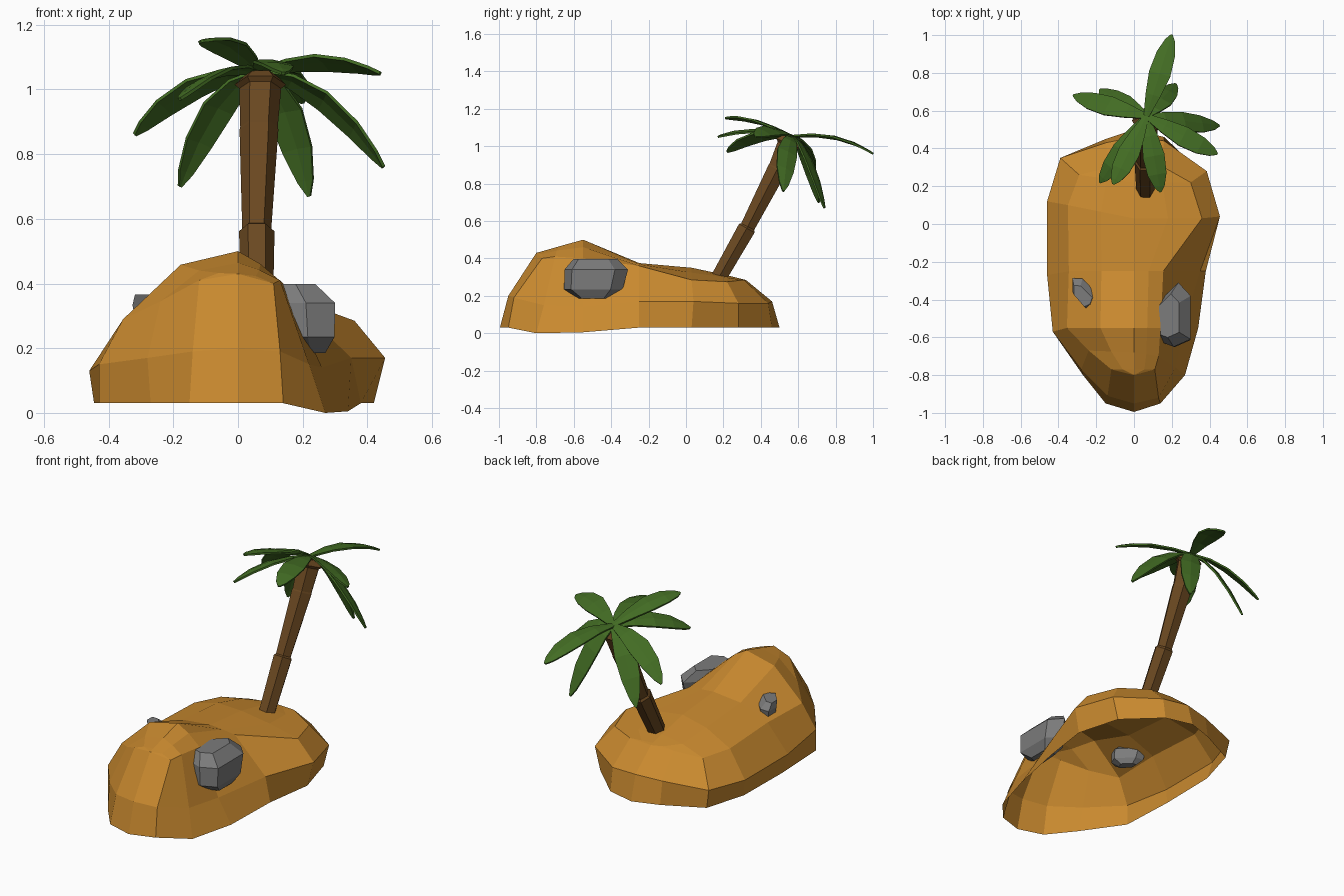
import bpy, bmesh, math
from mathutils import Vector, Matrix

if "Cube" in bpy.data.objects:
    bpy.data.objects.remove(bpy.data.objects["Cube"])


def material(name, rgb):
    m = bpy.data.materials.new(name)
    m.diffuse_color = (*rgb, 1)
    m.use_nodes = True
    m.node_tree.nodes["Principled BSDF"].inputs["Base Color"].default_value = m.diffuse_color
    return m


SAND = material("sand", (0.58, 0.25, 0.028))
BARK = material("bark", (0.145, 0.065, 0.015))
LEAF = material("leaf green", (0.055, 0.15, 0.017))
STONE = material("stone grey", (0.2, 0.2, 0.2))


def make(name, verts, faces, mat):
    bm = bmesh.new()
    vs = [bm.verts.new(v) for v in verts]
    for f in faces:
        bm.faces.new([vs[i] for i in f])
    bmesh.ops.recalc_face_normals(bm, faces=bm.faces)
    me = bpy.data.meshes.new(name)
    bm.to_mesh(me)
    bm.free()
    me.materials.append(mat)
    ob = bpy.data.objects.new(name, me)
    bpy.context.collection.objects.link(ob)
    return ob


def walls(rings, n):
    """Quads joining closed rings of n vertices."""
    return [(r * n + i, r * n + (i + 1) % n, (r + 1) * n + (i + 1) % n, (r + 1) * n + i)
            for r in range(rings - 1) for i in range(n)]


def loft(name, rings, mat):
    n = len(rings[0])
    faces = walls(len(rings), n)
    faces += [tuple(range(n)), tuple(range((len(rings) - 1) * n, len(rings) * n))]
    return make(name, [v for r in rings for v in r], faces, mat)


# Island: three rings (nose, right side, tail, left side), open underneath
base = [(0, -.995, .03), (.14, -.95, .03), (.27, -.8, 0), (.34, -.55, .005),
        (.38, -.25, .03), (.42, .03, .03), (.35, .28, .03), (.16, .46, .03),
        (0, .5, .03), (-.15, .45, .03), (-.37, .34, .03), (-.44, .1, .03),
        (-.445, -.25, .03), (-.43, -.57, .03), (-.27, -.8, .03), (-.15, -.95, .03)]
mid = [(0, -.95, .2), (.13, -.92, .19), (.22, -.76, .15), (.26, -.55, .14),
       (.35, -.25, .17), (.455, .04, .17), (.385, .28, .16), (.16, .44, .16),
       (0, .46, .17), (-.15, .43, .16), (-.39, .35, .14), (-.46, .12, .13),
       (-.46, -.27, .13), (-.43, -.57, .15), (-.28, -.77, .17), (-.14, -.91, .19)]
top = [(0, -.8, .43), (.11, -.77, .40), (.13, -.7, .41), (.14, -.55, .40),
       (.155, -.25, .36), (.36, .03, .285), (.30, .22, .275), (.14, .31, .285),
       (0, .32, .285), (-.13, .30, .28), (-.29, .26, .265), (-.35, .1, .275),
       (-.345, -.25, .29), (-.355, -.55, .29), (-.24, -.67, .345), (-.12, -.77, .41)]
ridge = [(-.77, .438), (-.68, .464), (-.55, .5), (-.25, .375), (.03, .35), (.22, .31), (.3, .29)]

verts = base + mid + top
faces = walls(3, 16)
rows = [[32]]
for k, (y, z) in enumerate(ridge, 1):
    L, R, C = Vector(top[16 - k]), Vector(top[k]), Vector((0, y, z))
    a, b = L.lerp(C, .5), R.lerp(C, .5)
    a.z, b.z = L.z + .8 * (z - L.z), R.z + .6 * (z - R.z)
    s = len(verts)
    verts += [a, C, b]
    rows.append([32 + 16 - k, s, s + 1, s + 2, 32 + k])
rows.append([40])
for a, b in zip(rows, rows[1:]):
    for i in range(4):
        if len(a) == 1:
            faces.append((a[0], b[i], b[i + 1]))
        elif len(b) == 1:
            faces.append((a[i], b[0], a[i + 1]))
        else:
            faces.append((a[i], b[i], b[i + 1], a[i + 1]))
make("island", verts, faces, SAND)

# Rocks: one faceted boulder shape used twice
OUTLINE = [(.08, -.13), (-.01, -.17), (-.09, -.14), (-.075, .08), (.015, .17), (.08, .10)]
LEVELS = [(-.105, .5, .01, -.01), (-.055, .92, .005, -.015), (.05, 1, 0, 0), (.108, .68, -.035, -.005)]


def rock(name, centre, size, turn):
    rot = Matrix.Rotation(math.radians(turn), 3, 'Z')
    rings = [[Vector(centre) + size * (rot @ Vector((x * s + dx, y * s + dy, z)))
              for x, y in OUTLINE] for z, s, dx, dy in LEVELS]
    loft(name, rings, STONE)


rock("large_rock", (.22, -.48, .29), 1, 0)
rock("small_rock", (-.265, -.36, .305), .56, 45)


# Trunk: leaning hexagonal segments, each flaring at its upper end
def hexagon(c, axis, r):
    u = Vector((1, 0, 0))
    v = axis.normalized().cross(u)
    return [Vector(c) + r * (math.cos(i * math.pi / 3) * u + math.sin(i * math.pi / 3) * v)
            for i in range(6)]


path = [Vector(p) for p in ((.06, .165, .28), (.058, .33, .57), (.065, .492, .885), (.069, .545, 1.01))]
rings = []
for (p, q), (r0, r1) in zip(zip(path, path[1:]), ((.047, .055), (.045, .06), (.058, .065))):
    rings += [hexagon(p, q - p, r0), hexagon(q - (q - p) * .03, q - p, r1)]
loft("trunk", rings, BARK)
axis = (path[3] - path[2]).normalized()
crown = path[3]
loft("trunk_crown", [hexagon(crown - axis * .012, axis, .06), hexagon(crown + axis * .005, axis, .08),
                     hexagon(crown + axis * .035, axis, .05)], BARK)

# Palm leaves: arched blades from the crown to each tip, tilted with the trunk's lean
TIPS = [(.20, 1.0, .96), (-.32, .68, .86), (-.18, .22, .97), (-.11, .21, 1.15), (.14, .17, 1.05),
        (.44, .37, 1.05), (.45, .52, .76), (.22, .74, .67), (-.18, .71, .70)]
WIDTHS = [(0, .014), (.22, .04), (.48, .058), (.74, .05), (.92, .027), (1, .005)]
root = Vector((.065, .57, 1.055))
lean = Vector((0, .45, .9)).normalized()
for k, tip in enumerate(TIPS, 1):
    d = Vector(tip) - root
    side = d.cross(lean).normalized()
    up = side.cross(d).normalized()
    arch = .035 + .07 * max(0, -d.z)
    verts = []
    for t, w in WIDTHS:
        flat = t ** .88
        c = root + Vector((d.x * flat, d.y * flat, d.z * t + 4 * arch * t * (1 - t)))
        fold = up * .12 * w
        verts += [c - side * w - fold, c, c + side * w - fold]
    faces = [(3 * i + j, 3 * i + j + 1, 3 * i + j + 4, 3 * i + j + 3)
             for i in range(len(WIDTHS) - 1) for j in range(2)]
    leaf = make(f"palm_leaf_{k}", verts, faces, LEAF)
    mod = leaf.modifiers.new("thickness", 'SOLIDIFY')
    mod.thickness = .01
    mod.offset = 0
